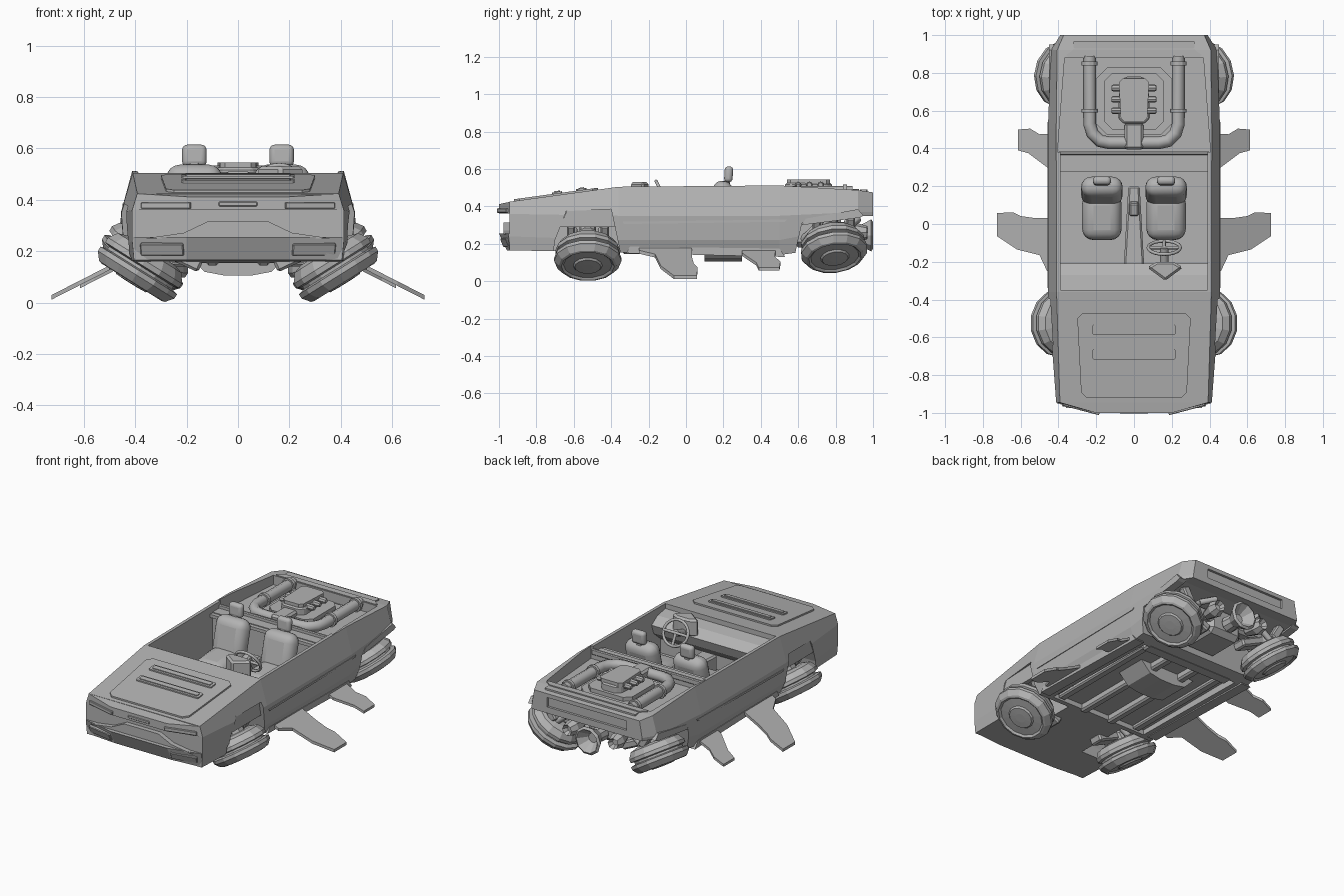
import bpy, bmesh, math
from mathutils import Vector, Matrix, Euler

if "Cube" in bpy.data.objects:
    bpy.data.objects.remove(bpy.data.objects["Cube"])
grey = bpy.data.materials.new("neutral_grey")
grey.use_nodes = True
grey.diffuse_color = (0.45, 0.45, 0.45, 1)
grey.node_tree.nodes["Principled BSDF"].inputs["Base Color"].default_value = grey.diffuse_color

def evaluated(ob):
    return bpy.data.meshes.new_from_object(ob.evaluated_get(bpy.context.evaluated_depsgraph_get()))

def add(name, bm, mirror=False, bevel=0, smooth=False):
    bmesh.ops.recalc_face_normals(bm, faces=bm.faces)
    me = bpy.data.meshes.new(name)
    bm.to_mesh(me)
    bm.free()
    me.materials.append(grey)
    ob = bpy.data.objects.new(name, me)
    bpy.context.collection.objects.link(ob)
    if bevel:
        m = ob.modifiers.new("bevel", 'BEVEL')
        m.width, m.segments = bevel, 4 if smooth else 1
    if mirror:
        ob.modifiers.new("mirror", 'MIRROR')
    if smooth:
        bpy.ops.object.select_all(action='DESELECT')
        bpy.context.view_layer.objects.active = ob
        ob.select_set(True)
        bpy.ops.object.shade_smooth_by_angle(angle=math.radians(50))
    return ob

def loft(name, rings, **kw):
    bm = bmesh.new()
    rows = [[bm.verts.new(p) for p in r] for r in rings]
    n = len(rows[0])
    for a, b in zip(rows, rows[1:]):
        for i in range(n):
            bm.faces.new((a[i], a[(i + 1) % n], b[(i + 1) % n], b[i]))
    bm.faces.new(rows[0])
    bm.faces.new(rows[-1][::-1])
    return add(name, bm, **kw)

def prism(name, pts, place, w0, w1, **kw):
    return loft(name, [[place(u, v, w) for u, v in pts] for w in (w0, w1)], **kw)

def along_x(u, v, w): return (w, u, v)
def along_y(u, v, w): return (u, w, v)
def along_z(u, v, w): return (u, v, w)
def on_hood(u, v, w): return (u, v, .425 + (v + .945) * .1368 + w)
def on_fin(u, v, w): return (u, v, .02 + (.725 - u) * .51 + w)

def box(name, c, s, rot=(0, 0, 0), **kw):
    bm = bmesh.new()
    m = Matrix.Translation(c) @ Euler([math.radians(a) for a in rot]).to_matrix().to_4x4()
    bmesh.ops.create_cube(bm, size=1, matrix=m @ Matrix.Diagonal((*s, 1)))
    return add(name, bm, **kw)

def lathe(name, prof, c, axis, n=14, **kw):
    q = Vector(axis).to_track_quat('Z', 'Y')
    ang = [math.tau * i / n for i in range(n)]
    return loft(name, [[Vector(c) + q @ Vector((r * math.cos(a), r * math.sin(a), h)) for a in ang]
                       for r, h in prof], **kw)

def tube(name, pts, r, cyclic=False, mirror=False):
    cu = bpy.data.curves.new(name, 'CURVE')
    cu.dimensions, cu.bevel_depth, cu.bevel_resolution, cu.use_fill_caps = '3D', r, 2, True
    sp = cu.splines.new('POLY')
    sp.points.add(len(pts) - 1)
    for p, q in zip(sp.points, pts):
        p.co = (*q, 1)
    sp.use_cyclic_u = cyclic
    ob = bpy.data.objects.new(name, cu)
    bpy.context.collection.objects.link(ob)
    bm = bmesh.new()
    bm.from_mesh(evaluated(ob))
    bpy.data.objects.remove(ob)
    return add(name, bm, mirror=mirror, smooth=True)

def cut(ob, cutter):
    m = ob.modifiers.new("cut", 'BOOLEAN')
    m.operation, m.solver, m.object = 'DIFFERENCE', 'EXACT', cutter
    me = evaluated(ob)
    ob.modifiers.clear()
    ob.data = me
    bpy.data.objects.remove(cutter)

def chamfered(x0, x1, y0, y1, c):
    return [(-x0, y0 + c), (-x0 + c, y0), (x0 - c, y0), (x0, y0 + c),
            (x1, y1 - c), (x1 - c, y1), (c - x1, y1), (-x1, y1 - c)]

def chevron(tip, back, x, z_tip, z_back):
    return [(-x, back, z_back), (-.2, tip, z_tip), (.2, tip, z_tip), (x, back, z_back),
            (x, -.93, z_back), (-x, -.93, z_back)]

# wedge hull lofted from nose to tail
sections = [
    (-.945, [(.392, .425), (.412, .36), (.412, .24), (.405, .165)]),
    (-.36, [(.41, .505), (.456, .35), (.445, .22), (.42, .155)]),
    (.5, [(.412, .512), (.456, .35), (.445, .22), (.42, .14)]),
    (.92, [(.407, .487), (.44, .37), (.43, .30), (.42, .20)]),
    (1.0, [(.372, .475), (.39, .37), (.39, .30), (.38, .22)])]
body = loft("body", [[(x, y, z) for x, z in h] + [(-x, y, z) for x, z in h[::-1]] for y, h in sections])

# openings: cockpit, engine bay, wheel arches, underside, tail
cut(body, prism("cutter", [(-.39, -.35), (.39, -.35), (.39, .30), (-.39, .30)], along_z, .21, .8))
cut(body, prism("cutter", [(-.405, .38), (.405, .38), (.367, .88), (-.367, .88)], along_z, .43, .8))
cut(body, box("cutter", (0, .34, .55), (.78, .09, .16)))
arch = [(-.73, 0), (-.70, .22), (-.64, .375), (-.40, .385), (-.34, .1), (-.34, 0)]
for side in (-1, 1):
    cut(body, prism("cutter", arch, along_x, side * .2, side * .7))
cut(body, box("cutter", (0, .09, .09), (.68, .82, .19)))
tail = [(.55, 0), (.62, .31), (.93, .35), (1.2, .35), (1.2, 0)]
cut(body, prism("cutter", tail, along_x, -.7, .7))
cut(body, box("cutter", (0, 1.03, .42), (.56, .09, .06)))

# chevron nose: upper lamp band and lower chin with the grille between
loft("nose_band", [chevron(-1, -.945, .408, .362, .362), chevron(-1, -.945, .392, .412, .424)])
loft("chin", [chevron(-1, -.95, .408, .255, .255), chevron(-.958, -.94, .405, .165, .165)])
box("headlight", (.28, -.979, .378), (.20, .016, .024), (0, 0, 14.7), mirror=True, bevel=.003)
box("fog_light", (.295, -.962, .208), (.17, .02, .05), (22, 0, 10), mirror=True, bevel=.004)
box("nose_bar", (0, -.997, .384), (.15, .012, .018), bevel=.003)
prism("bumper_centre", [(-.36, .25), (-.21, .272), (-.12, .315), (.12, .315), (.21, .272), (.36, .25)],
      along_y, -.975, -.92)

# hood panel and its raised slats
prism("hood_panel", chamfered(.28, .30, -.92, -.47, .03), on_hood, -.01, .010)
for y in (-.56, -.69):
    prism("hood_slat", chamfered(.22, .22, y - .027, y + .027, .006), on_hood, 0, .018)
    prism("hood_slat_top", chamfered(.205, .205, y - .015, y + .015, .004), on_hood, 0, .023)

# side trim line, sill and fender panels
prism("side_trim", [(-.34, .318), (.54, .330), (.53, .318), (-.33, .306)], along_x, .44, .457, mirror=True)
prism("sill", [(-.32, .15), (-.30, .185), (.50, .175), (.53, .13)], along_x, .37, .434, mirror=True)
prism("rear_fender", [(.62, .30), (.64, .335), (.92, .385), (.95, .35), (.93, .34)], along_x, .40, .45, mirror=True)
prism("front_fender", [(-.675, .29), (-.635, .38), (-.40, .388), (-.375, .29)], along_x, .40, .428, mirror=True)

# tilted hover wheels with struts
profile = [(.11, -.09), (.15, -.078), (.174, -.043), (.173, -.022), (.152, -.016), (.152, -.004),
           (.180, .002), (.180, .022), (.155, .052), (.142, .056), (.130, .046), (.078, .050),
           (.070, .060), (.03, .062)]
for end, x, y, z, lean in (("front", .385, -.525, .127, 0), ("rear", .365, .79, .17, .12)):
    ax = Vector((.53, lean, -.85)).normalized()
    c = Vector((x, y, z))
    lathe(end + "_wheel", profile, c, ax, mirror=True)
    lathe(end + "_hub", [(.07, 0), (.07, .06), (.045, .09), (.045, .15)], c - ax * .07, -ax, 10, mirror=True)
    for dy in (-.09, .09):
        tube(end + "_strut", [c - ax * .05 + Vector((0, dy, 0)), (x - .16, y + dy * .8, z + .15)], .018, mirror=True)
        box(end + "_damper", (x - .03, y + dy, z + .13), (.05, .045, .11), (0, 30, 0), mirror=True, bevel=.008)
    box(end + "_arm", (x - .14, y, z + .06), (.22, .09, .05), (0, -25, 0), mirror=True, bevel=.01)

# angled side fins
big = [(.40, .03), (.53, .032), (.60, .042), (.64, .062), (.725, .058), (.725, -.065),
       (.62, -.135), (.50, -.165), (.46, -.25), (.40, -.25)]
small = [(.40, .48), (.50, .475), (.55, .505), (.615, .50), (.615, .39), (.56, .375), (.50, .33), (.46, .30), (.40, .30)]
prism("large_fin", big, on_fin, -.008, .010, mirror=True)
prism("small_fin", small, on_fin, -.020, -.004, mirror=True)

# seats
for x in (-.17, .17):
    box("seat_cushion", (x, .04, .29), (.21, .25, .13), (6, 0, 0), bevel=.06, smooth=True)
    box("seat_back", (x, .175, .40), (.22, .11, .28), (-14, 0, 0), bevel=.054, smooth=True)
    box("seat_neck", (x, .22, .53), (.05, .03, .06), bevel=.01)
    box("headrest", (x, .228, .572), (.095, .045, .085), (-4, 0, 0), bevel=.02, smooth=True)

# cockpit: dash, console, wheel, rear shelf
dash = [(-.36, .21), (-.36, .475), (-.27, .46), (-.21, .42), (-.23, .36), (-.30, .30), (-.30, .21)]
prism("dashboard", dash, along_x, -.39, .39)
prism("console", [(-.03, .2), (.03, .2), (.055, -.24), (-.055, -.24)], along_z, .2, .34, bevel=.01)
box("gear_selector", (0, .08, .35), (.05, .07, .05), (15, 0, 0), bevel=.008)
prism("binnacle", [(.07, -.23), (.12, -.20), (.21, -.20), (.26, -.23), (.165, -.30)], along_z, .42, .53, bevel=.012)
hub = Vector((.16, -.125, .465))
angles = [math.tau * i / 20 for i in range(20)]
rim = [hub + Vector((.085 * math.cos(a), -.035 * math.sin(a), .07 * math.sin(a))) for a in angles]
tube("steering_rim", rim, .009, cyclic=True)
for i in (0, 10, 15):
    tube("steering_spoke", [hub, rim[i]], .009)
tube("steering_column", [hub, (.16, -.25, .42)], .022)
box("rear_shelf", (0, .29, .455), (.78, .03, .02))
box("rear_bulkhead_bar", (0, .375, .475), (.80, .02, .035), bevel=.005)

# engine, tray and pipes
prism("engine_tray", chamfered(.20, .20, .47, .83, .06), along_z, .42, .455)
prism("engine_tray_step", chamfered(.155, .155, .50, .80, .04), along_z, .44, .480)
prism("engine_block", chamfered(.085, .075, .53, .78, .03), along_z, .44, .525, bevel=.008)
prism("engine_cover", chamfered(.07, .08, .54, .77, .02), along_z, .52, .545)
box("intake_duct", (0, .465, .475), (.10, .14, .07), bevel=.012)
for y in (.60, .66, .72):
    lathe("engine_cylinder", [(.018, 0), (.018, .05), (.012, .06)], (.06, y, .515), (1, 0, 0), 8, mirror=True)
tube("exhaust_pipe", [(.235, .89, .475), (.235, .53, .475), (.22, .48, .475), (.18, .44, .475),
                      (.13, .43, .475), (.03, .43, .475)], .034, mirror=True)
for y in (.59, .84):
    lathe("pipe_clamp", [(.043, 0), (.043, .02)], (.235, y, .475), (0, 1, 0), 12, mirror=True)

# tail deck and exposed machinery below it
prism("tail_ridge", chamfered(.32, .32, .93, .97, .005), along_z, .46, .490)
prism("rear_spacer", chamfered(.36, .33, .885, .925, .01), along_z, .46, .494)
box("gearbox", (0, .70, .27), (.24, .26, .18), bevel=.03)
box("rear_axle", (0, .79, .28), (.56, .08, .07), bevel=.015)
lathe("main_nozzle", [(.05, 0), (.045, .06), (.09, .14), (.075, .15), (.03, .09)], (0, .85, .245), (0, 1, 0), 10)
lathe("side_nozzle", [(.03, 0), (.05, .08), (.035, .13), (.02, .10)], (.15, .84, .26), (.1, 1, 0), 8, mirror=True)
tube("rear_hose", [(.10, .62, .22), (.20, .70, .30), (.23, .88, .30), (.15, .92, .33)], .018, mirror=True)

# underside
prism("keel", [(-.20, .19), (-.13, .12), (-.05, .105), (.05, .105), (.13, .12), (.20, .19)], along_y, .10, .30)
box("keel_rail", (.10, .06, .17), (.05, .80, .05), mirror=True, bevel=.01)
box("floor_rail", (.28, .06, .175), (.05, .76, .03), mirror=True, bevel=.008)
box("rear_cross_member", (0, .48, .165), (.62, .08, .05), bevel=.01)
